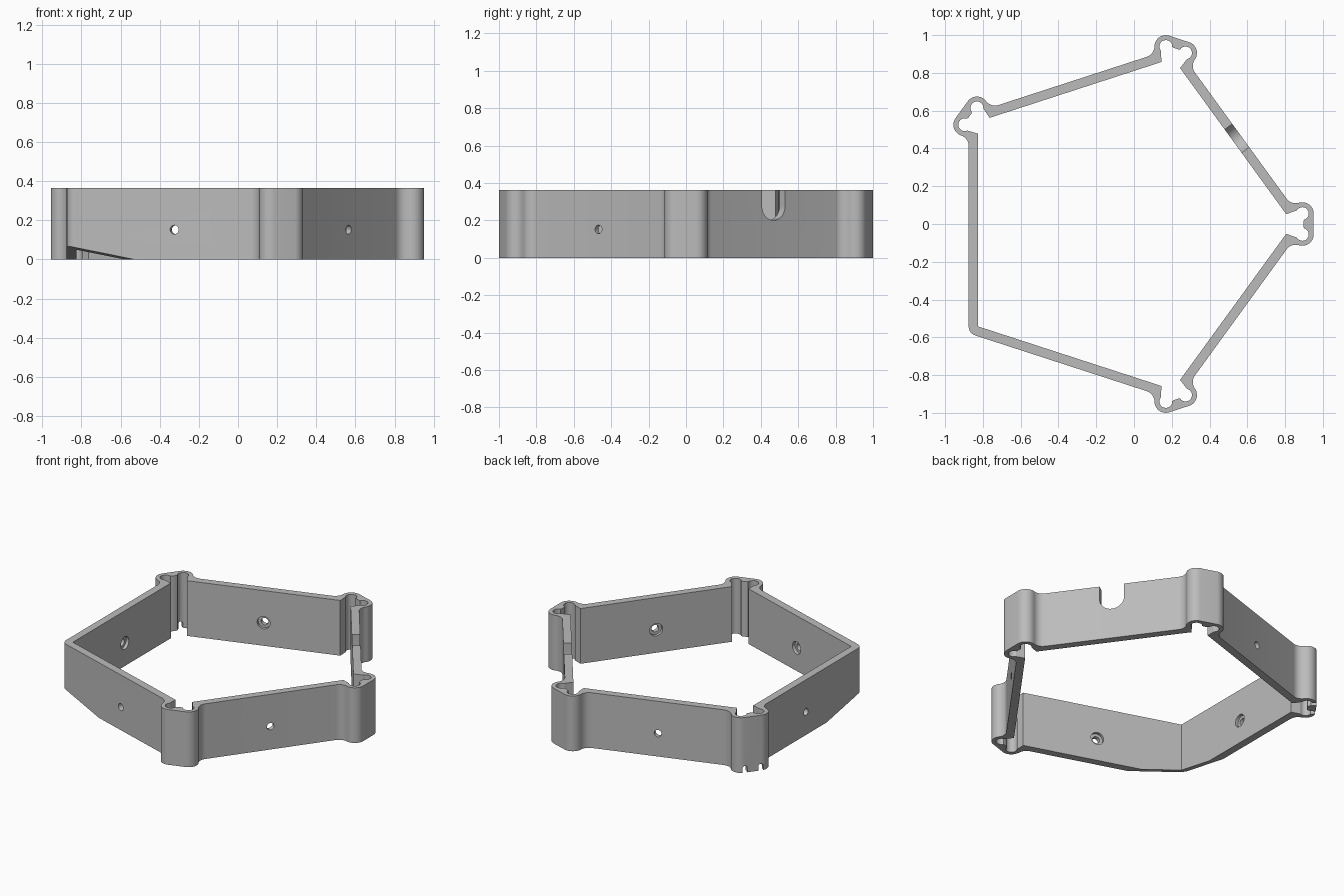
import bpy, bmesh, math
from mathutils import Matrix, Vector

if "Cube" in bpy.data.objects:
    bpy.data.objects.remove(bpy.data.objects["Cube"])

CX = -0.079                 # pentagon centre
R_IN = 0.9226               # inner corner radius
APO_IN = R_IN * math.cos(math.radians(36))
WALL, H = 0.05, 0.364
EAR, EAR_OUT, EAR_IN, FILLET = Vector((0.97, 0.055)), 0.06, 0.034, 0.06
S36, C36 = math.sin(math.radians(36)), math.cos(math.radians(36))

# maps a (tangent, height) profile so that it extrudes along the radius
RADIAL = Matrix(((0, 0, 1), (1, 0, 0), (0, 1, 0))).to_4x4()
# maps a (radius, height) profile so that it extrudes along the tangent
TANGENT = Matrix.Rotation(math.pi / 2, 4, 'X')


def frame(deg):
    return Matrix.Translation((CX, 0, 0)) @ Matrix.Rotation(math.radians(deg), 4, 'Z')


def prism(name, pts, z0, z1, mat=Matrix()):
    bm = bmesh.new()
    lo = [bm.verts.new(mat @ Vector((p[0], p[1], z0))) for p in pts]
    hi = [bm.verts.new(mat @ Vector((p[0], p[1], z1))) for p in pts]
    bm.faces.new(lo[::-1])
    bm.faces.new(hi)
    n = len(pts)
    for i in range(n):
        j = (i + 1) % n
        bm.faces.new((lo[i], lo[j], hi[j], hi[i]))
    bmesh.ops.recalc_face_normals(bm, faces=bm.faces)
    me = bpy.data.meshes.new(name)
    bm.to_mesh(me)
    bm.free()
    ob = bpy.data.objects.new(name, me)
    bpy.context.collection.objects.link(ob)
    return ob


def arc(c, r, a0, a1, n):
    return [(c[0] + r * math.cos(a0 + (a1 - a0) * i / n),
             c[1] + r * math.sin(a0 + (a1 - a0) * i / n)) for i in range(n + 1)]


def mirrored(half):
    return [(r, -t) for r, t in reversed(half)] + half


# outer lobe: round ear blending into the wall through a concave fillet
normal, along = Vector((C36, S36)), Vector((-S36, C36))
lift = FILLET - (EAR.dot(normal) - (APO_IN + WALL))
fc = EAR + along * math.sqrt((EAR_OUT + FILLET) ** 2 - lift ** 2) + normal * lift
ang = math.atan2(fc.y - EAR.y, fc.x - EAR.x)
lobe_out = mirrored(arc(EAR, EAR_OUT, 0, ang, 14)
                    + arc(fc, FILLET, ang + math.pi, math.radians(216), 9)[1:])

# lobe cavity: two round pockets with a rib between and a flared mouth
lobe_in = mirrored([(0.976, 0.012)]
                   + arc(EAR, EAR_IN, math.radians(-75), math.radians(150), 14)
                   + [(R_IN - 0.052 * math.tan(math.radians(36)), 0.052)])

# plain rounded corner
plain_out = arc((R_IN, 0), WALL, -math.radians(36), math.radians(36), 8)
plain_in = [(R_IN, 0)]


def outline(lobe, plain):
    pts = []
    for k in range(5):
        m = frame(72 * k)
        pts += [(m @ Vector((r, t, 0))).xy for r, t in (plain if k == 3 else lobe)]
    return pts


ring = prism("pentagon_frame", outline(lobe_out, plain_out), 0, H)
cutters = [prism("inside_cutter", outline(lobe_in, plain_in), -0.1, H + 0.1)]

# screw holes with counterbores on the inside of four walls
for a in (108, 180, 252, 324):
    m = frame(a) @ RADIAL
    for rad, r0, r1 in ((0.023, 0.7, 0.9), (0.041, 0.7, APO_IN + 0.02)):
        cutters.append(prism("hole_cutter", arc((0, 0.152), rad, 0, math.tau, 24)[:-1],
                             r0, r1, m))

# open U-shaped slot in the fifth wall
slot = arc((0, 0.277), 0.076, math.pi, math.tau, 20) + [(0.076, 0.5), (-0.076, 0.5)]
cutters.append(prism("slot_cutter", slot, 0.65, 0.9, frame(36) @ RADIAL))

# sloped underside at the plain corner
cutters.append(prism("ramp_cutter", [(0.618, -0.05), (1.15, -0.05), (1.15, 0.124)],
                     -0.55, 0.55, frame(216) @ TANGENT))

# two small arched notches under the neighbouring lobe
for t in (-0.05, 0.05):
    arch = [(t - 0.016, -0.05), (t + 0.016, -0.05)] + arc((t, 0.028), 0.016, 0, math.pi, 8)
    cutters.append(prism("notch_cutter", arch, 0.95, 1.1, frame(144) @ RADIAL))

bpy.context.view_layer.objects.active = ring
ring.select_set(True)
for c in cutters:
    c.hide_render = True
    mod = ring.modifiers.new("cut", 'BOOLEAN')
    mod.operation, mod.solver, mod.object = 'DIFFERENCE', 'EXACT', c
    bpy.ops.object.modifier_apply(modifier=mod.name)
    bpy.data.objects.remove(c)

grey = bpy.data.materials.new("plain grey")
grey.diffuse_color = (0.5, 0.5, 0.5, 1)
grey.use_nodes = True
grey.node_tree.nodes["Principled BSDF"].inputs["Base Color"].default_value = grey.diffuse_color
ring.data.materials.clear()
ring.data.materials.append(grey)
bpy.ops.object.shade_smooth_by_angle(angle=math.radians(30))
